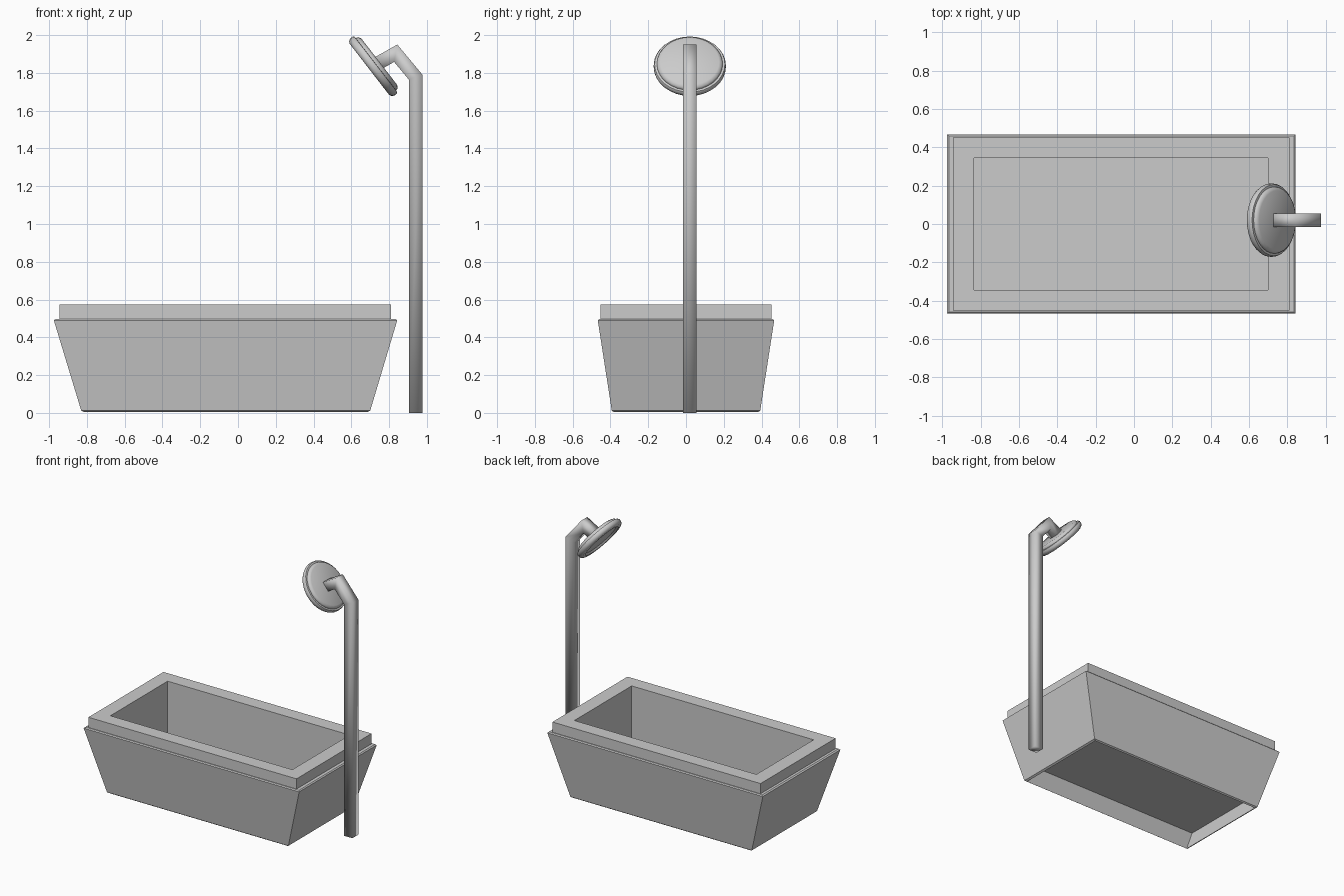
import bpy, bmesh, math
from mathutils import Vector, Quaternion

if "Cube" in bpy.data.objects:
    bpy.data.objects.remove(bpy.data.objects["Cube"])


def finish(name, bm, smooth=None):
    bmesh.ops.recalc_face_normals(bm, faces=bm.faces)
    mesh = bpy.data.meshes.new(name)
    bm.to_mesh(mesh)
    bm.free()
    ob = bpy.data.objects.new(name, mesh)
    bpy.context.collection.objects.link(ob)
    for p in mesh.polygons:
        p.use_smooth = smooth is not None
    if smooth is not None and smooth < 180:
        bpy.ops.object.select_all(action='DESELECT')
        bpy.context.view_layer.objects.active = ob
        ob.select_set(True)
        bpy.ops.object.shade_smooth_by_angle(angle=math.radians(smooth))
    return ob


def loft(rings):
    """Skin a list of equal-sized point rings and cap both ends."""
    bm = bmesh.new()
    loops = [[bm.verts.new(p) for p in r] for r in rings]
    for a, b in zip(loops, loops[1:]):
        n = len(a)
        for i in range(n):
            j = (i + 1) % n
            bm.faces.new((a[i], a[j], b[j], b[i]))
    bm.faces.new(loops[0])
    bm.faces.new(loops[-1])
    return bm


def rect(x0, x1, y, z):
    return [(x0, -y, z), (x1, -y, z), (x1, y, z), (x0, y, z)]


# Tub: basin floor, straight walls, raised rim, tapered outside, recessed underside
finish("tub", loft([
    rect(-0.835, 0.70, 0.345, 0.13),
    rect(-0.835, 0.70, 0.345, 0.575),
    rect(-0.945, 0.81, 0.452, 0.575),
    rect(-0.945, 0.81, 0.452, 0.497),
    rect(-0.965, 0.835, 0.460, 0.497),
    rect(-0.975, 0.843, 0.467, 0.49),
    rect(-0.83, 0.70, 0.393, 0.012),
    rect(-0.815, 0.685, 0.382, 0.004),
    rect(-0.835, 0.70, 0.345, 0.123),
]))

# Shower pole: square section swept along a bent path with mitred corners
YC, H = 0.02, 0.036
path = [Vector(p) for p in ((0.94, 0), (0.94, 1.778), (0.835, 1.904), (0.736, 1.848))]
dirs = [(b - a).normalized() for a, b in zip(path, path[1:])]
rings = []
for i, p in enumerate(path):
    d0, d1 = dirs[max(i - 1, 0)], dirs[min(i, len(dirs) - 1)]
    n0, n1 = Vector((d0.y, -d0.x)), Vector((d1.y, -d1.x))
    m = (n0 + n1).normalized()
    m *= H / m.dot(n0)
    rings.append([(p.x + s * m.x, YC + t * H, p.y + s * m.y)
                  for s, t in ((-1, -1), (1, -1), (1, 1), (-1, 1))])
finish("shower_pole", loft(rings), 180)

# Shower head: lathed disc with a stepped back and a dished face
profile = [(0.155, 0.035), (0.170, 0.027), (0.174, 0.018), (0.174, 0.013),
           (0.186, 0.012), (0.191, 0.004), (0.191, -0.012), (0.184, -0.024),
           (0.172, -0.031), (0.150, -0.031), (0.138, -0.018)]
SEG = 32
rot = Vector((0, 0, 1)).rotation_difference(Vector((0.79, 0, 0.61)))
centre = Vector((0.72, YC, 1.838))
finish("shower_head", loft([
    [centre + rot @ Vector((r * math.cos(2 * math.pi * k / SEG),
                            r * math.sin(2 * math.pi * k / SEG), s))
     for k in range(SEG)]
    for r, s in profile]), 40)
